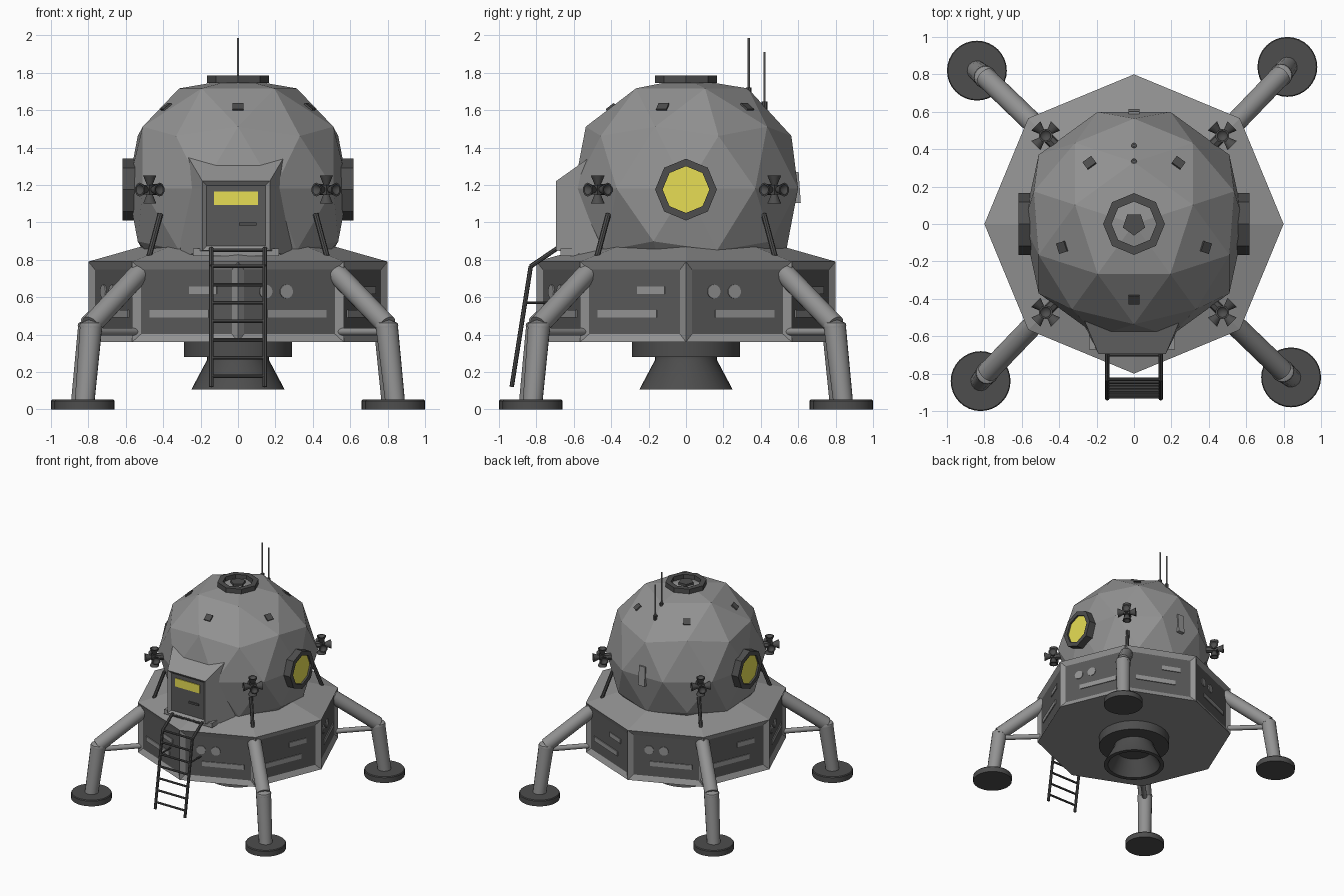
import bpy, bmesh
from math import sin, cos, pi, radians
from mathutils import Vector, Matrix

if "Cube" in bpy.data.objects:
    bpy.data.objects.remove(bpy.data.objects["Cube"])


def colour(name, rgb):
    m = bpy.data.materials.new(name)
    m.diffuse_color = (*rgb, 1)
    m.use_nodes = True
    m.node_tree.nodes["Principled BSDF"].inputs["Base Color"].default_value = m.diffuse_color
    return m


HULL = colour("hull grey", (0.29, 0.29, 0.29))
PANEL = colour("panel dark grey", (0.10, 0.10, 0.10))
DARK = colour("trim charcoal", (0.075, 0.075, 0.075))
YELLOW = colour("window yellow", (0.80, 0.73, 0.09))


def finish(name, bm, *mats, smooth=False):
    bmesh.ops.recalc_face_normals(bm, faces=bm.faces[:])
    me = bpy.data.meshes.new(name)
    bm.to_mesh(me)
    bm.free()
    for m in mats:
        me.materials.append(m)
    if smooth:
        me.polygons.foreach_set("use_smooth", [True] * len(me.polygons))
        me.set_sharp_from_angle(angle=radians(35))
    ob = bpy.data.objects.new(name, me)
    bpy.context.collection.objects.link(ob)
    return ob


def lathe(name, profile, mat, sides=16, at=(0, 0, 0), axis=(0, 0, 1), closed=False, smooth=True):
    """Spin (radius, height) points around an axis placed at a point."""
    frame = Matrix.Translation(at) @ Vector(axis).to_track_quat('Z', 'Y').to_matrix().to_4x4()
    bm = bmesh.new()
    rings = [[bm.verts.new(frame @ Vector((r * cos(pi / 2 + 2 * pi * i / sides),
                                           r * sin(pi / 2 + 2 * pi * i / sides), h)))
              for i in range(sides)] for r, h in profile]
    pairs = list(zip(rings, rings[1:])) + ([(rings[-1], rings[0])] if closed else [])
    for a, b in pairs:
        for i in range(sides):
            j = (i + 1) % sides
            bm.faces.new((a[i], a[j], b[j], b[i]))
    bmesh.ops.remove_doubles(bm, verts=bm.verts[:], dist=1e-5)
    return finish(name, bm, mat, smooth=smooth)


def rod(name, a, b, r, mat, sides=12, r2=None):
    a, b = Vector(a), Vector(b)
    h = (b - a).length
    r2 = r if r2 is None else r2
    return lathe(name, [(0, 0), (r, 0), (r2, h), (0, h)], mat, sides, a, b - a)


def box(name, size, mat, frame):
    bm = bmesh.new()
    bmesh.ops.create_cube(bm, size=1, matrix=frame @ Matrix.Diagonal((*size, 1)))
    return finish(name, bm, mat)


def turn(angle):
    return Matrix.Rotation(angle, 4, 'Z')


# Octagonal descent stage with recessed side panels
bm = bmesh.new()
rings = [[bm.verts.new((r * cos(k * pi / 4), r * sin(k * pi / 4), z)) for k in range(8)]
         for r, z in ((0.8, 0.36), (0.8, 0.79), (0.5, 0.875))]
sides = []
for k in range(8):
    j = (k + 1) % 8
    sides.append(bm.faces.new((rings[0][k], rings[0][j], rings[1][j], rings[1][k])))
    bm.faces.new((rings[1][k], rings[1][j], rings[2][j], rings[2][k]))
bm.faces.new(rings[0][::-1])
bm.faces.new(rings[2])
bm.normal_update()
bmesh.ops.inset_individual(bm, faces=sides, thickness=0.06, depth=-0.02)
for f in sides:
    f.material_index = 1
finish("descent_stage", bm, HULL, PANEL)

# Bars and round caps on the side panels
for k in range(4):
    for a, flip in ((radians(-67.5) + k * pi / 2, 1), (radians(-22.5) + k * pi / 2, -1)):
        def plate(name, u, z, w):
            box(name, (0.008, w, 0.04), HULL, turn(a) @ Matrix.Translation((0.722, u, z)))
        plate("panel_lower_bar", 0.04 * flip, 0.512, 0.34)
        if flip < 0:
            plate("panel_upper_bar", 0.096, 0.638, 0.16)
        else:
            for u in (-0.138, -0.019):
                lathe("panel_round_cap", [(0, 0), (0.037, 0), (0.037, 0.008), (0, 0.008)], HULL, 16,
                      turn(a) @ Vector((0.718, u, 0.63)), turn(a) @ Vector((1, 0, 0)))

# Faceted cabin dome, flattened at the top and behind the side windows
bm = bmesh.new()
bmesh.ops.create_icosphere(bm, subdivisions=2, radius=0.63,
                           matrix=Matrix.Translation((0, 0, 1.18)) @ turn(pi / 2))
for v in bm.verts:
    v.co.x = max(-0.59, min(0.59, v.co.x))
    v.co.z = min(1.77, v.co.z)
bmesh.ops.bisect_plane(bm, geom=bm.verts[:] + bm.edges[:] + bm.faces[:],
                       plane_co=(0, 0, 0.8), plane_no=(0, 0, 1), clear_inner=True)
finish("cabin_dome", bm, HULL)

# Top hatch
lathe("hatch_ring", [(0.165, 1.745), (0.165, 1.785), (0.12, 1.785), (0.12, 1.745)], DARK, 8,
      closed=True, smooth=False)
lathe("hatch_cap", [(0.062, 1.755), (0.062, 1.779), (0, 1.779)], DARK, 5, smooth=False)

# Octagonal side windows
for s in (-1, 1):
    lathe("side_window_frame", [(0.165, 0.54), (0.165, 0.617), (0.125, 0.617), (0.125, 0.54)],
          DARK, 8, (0, 0, 1.175), (s, 0, 0), closed=True, smooth=False)
    lathe("side_window_glass", [(0.127, 0.56), (0.127, 0.602), (0, 0.602)],
          YELLOW, 8, (0, 0, 1.175), (s, 0, 0), smooth=False)

# Small square vents around the upper dome
for k in range(5):
    frame = turn(-pi / 2 + k * 2 * pi / 5) @ Matrix.Translation((0.4, 0, 1.612)) \
        @ Matrix.Rotation(radians(37.4), 4, 'Y')
    box("dome_vent", (0.055, 0.058, 0.025), DARK, frame)

# Rear plate
box("rear_plate", (0.06, 0.04, 0.165), HULL,
    Matrix.Translation((0, 0.588, 1.185)) @ Matrix.Rotation(radians(4), 4, 'X'))

# Entry porch: flared box with recessed door
bm = bmesh.new()
cx = -0.01
front = [bm.verts.new((cx + x, -0.695, z)) for x, z in
         ((-0.18, 0.85), (0.18, 0.85), (0.18, 1.22), (-0.18, 1.22))]
back = [bm.verts.new((cx + x, -0.45, z)) for x, z in
        ((-0.30, 0.81), (0.30, 0.81), (0.283, 1.394), (-0.283, 1.394))]
door = bm.faces.new(front)
bm.faces.new(back[::-1])
for i in range(4):
    j = (i + 1) % 4
    bm.faces.new((front[j], front[i], back[i], back[j]))
bm.normal_update()
bmesh.ops.inset_individual(bm, faces=[door], thickness=0.032, depth=-0.02)
door.material_index = 1
finish("entry_porch", bm, HULL, PANEL)
box("porch_sill", (0.46, 0.14, 0.04), HULL, Matrix.Translation((cx, -0.60, 0.84)))
box("door_window", (0.235, 0.008, 0.072), YELLOW, Matrix.Translation((cx, -0.677, 1.128)))
box("door_handle", (0.095, 0.012, 0.016), DARK, Matrix.Translation((0.052, -0.68, 0.99)))

# Ladder
top, bend, foot = (0.86, -0.69), (0.765, -0.83), (0.12, -0.932)
for x in (-0.143, 0.143):
    path = [Vector((x, y, z)) for z, y in (top, bend, foot)]
    rod("ladder_rail", path[0], path[1], 0.012, DARK, 8)
    rod("ladder_rail", path[1], path[2], 0.012, DARK, 8)
    rod("ladder_brace", (x, -0.862, 0.57), (x, -0.68, 0.57), 0.007, DARK, 8)
for i in range(7):
    z = 0.765 - 0.098 * i
    y = bend[1] + (bend[0] - z) / (bend[0] - foot[0]) * (foot[1] - bend[1])
    rod("ladder_rung", (-0.143, y, z), (0.143, y, z), 0.009, DARK, 8)
rod("ladder_rung", (-0.143, -0.70, 0.85), (0.143, -0.70, 0.85), 0.009, DARK, 8)

# Landing legs, props and thruster clusters at the four corners
for k in range(4):
    R = turn(k * pi / 2)
    knee, pad = R @ Vector((0.785, 0.795, 0.45)), R @ Vector((0.82, 0.84, 0.04))
    rod("leg_upper", R @ Vector((0.53, 0.53, 0.725)), knee, 0.056, HULL, 16)
    rod("leg_lower", knee, pad, 0.06, HULL, 16, 0.053)
    lathe("leg_knee", [(0, -0.02), (0.061, -0.012), (0.062, 0), (0.058, 0.012), (0, 0.035)],
          HULL, 16, knee)
    rod("leg_strut", R @ Vector((0.55, 0.55, 0.415)), R @ Vector((0.78, 0.79, 0.415)), 0.021, HULL)
    lathe("foot_pad", [(0, 0), (0.16, 0), (0.16, 0.045), (0.155, 0.052), (0, 0.052)], DARK, 32,
          R @ Vector((0.82, 0.84, 0)))
    rod("dome_prop", R @ Vector((0.475, 0.475, 0.82)), R @ Vector((0.415, 0.415, 1.045)), 0.015, DARK, 8)

    c = R @ Vector((0.472, 0.472, 1.175))
    out = (R @ Vector((1, 1, 0))).normalized()
    side = Vector((-out.y, out.x, 0))
    rod("thruster_mount", c - out * 0.15, c, 0.03, DARK, 8)
    box("thruster_core", (0.05, 0.05, 0.05), DARK, Matrix.Translation(c) @ R @ turn(pi / 4))
    for d in (out, side, -side, Vector((0, 0, 1)), Vector((0, 0, -1))):
        lathe("thruster_nozzle", [(0.014, 0.02), (0.037, 0.075), (0.028, 0.075), (0, 0.045)],
              DARK, 10, c, d)

# Antennas on the back of the dome
for y, z in ((0.335, 1.675), (0.42, 1.6)):
    rod("antenna_base", (0, y, z - 0.02), (0, y, z + 0.045), 0.015, DARK, 8)
    rod("antenna", (0, y, z), (0, y, z + 0.31), 0.006, HULL, 8)

# Engine collar and bell
lathe("engine_collar", [(0, 0.28), (0.29, 0.28), (0.29, 0.365), (0, 0.365)], DARK, 32)
lathe("engine_bell", [(0.165, 0.285), (0.165, 0.265), (0.25, 0.105), (0.215, 0.105),
                      (0.14, 0.24), (0, 0.24)], DARK, 32)
